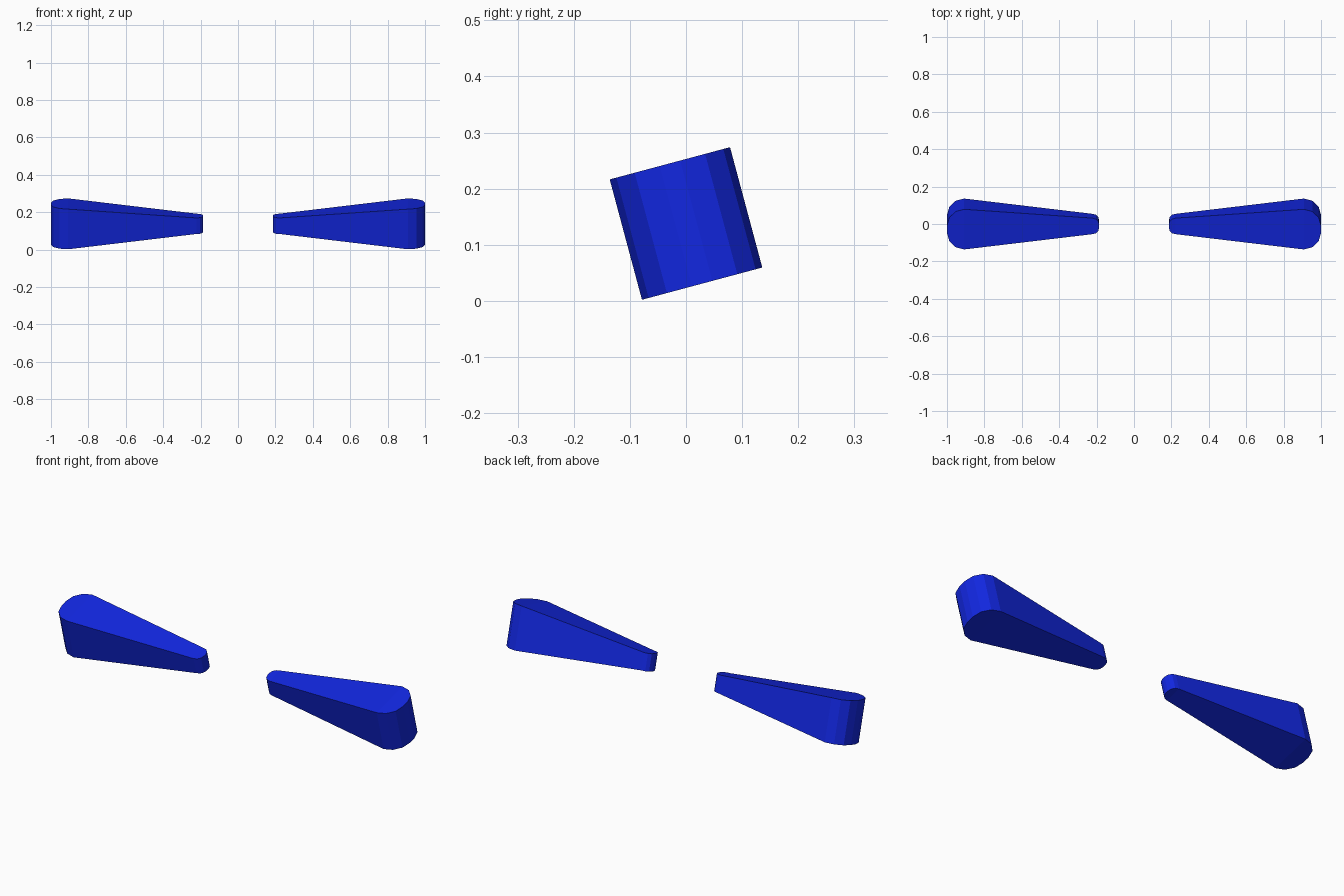
import bpy, bmesh
from math import sin, cos, radians
from mathutils import Matrix

if "Cube" in bpy.data.objects:
    bpy.data.objects.remove(bpy.data.objects["Cube"])

HALF = 0.111      # half width and half height of the big end
RADIUS = 0.092    # corner rounding of the big end
SHRINK = 0.40     # scale of the small end
OUTER, INNER = 1.0, 0.186
TILT = Matrix.Rotation(radians(15), 4, 'X')
LIFT = Matrix.Translation((0, 0, HALF * (sin(radians(15)) + cos(radians(15))) + 0.002))

blue = bpy.data.materials.new("blue")
blue.diffuse_color = (0.006, 0.02, 0.75, 1)
blue.use_nodes = True
blue.node_tree.nodes["Principled BSDF"].inputs["Base Color"].default_value = blue.diffuse_color


def end_profile(tip_x, direction, scale):
    """Rounded end outline from -y to +y: two corners of three segments."""
    r, h = RADIUS * scale, HALF * scale
    points = []
    for side, angles in ((-1, (90, 60, 30, 0)), (1, (0, 30, 60, 90))):
        for a in angles:
            points.append((tip_x - direction * r * (1 - cos(radians(a))),
                           side * (h - r + r * sin(radians(a))), h))
    return points


def wedge(name, side):
    bm = bmesh.new()
    rows = {}
    for end, profile in (("big", end_profile(OUTER, 1, 1)),
                         ("small", end_profile(INNER, -1, SHRINK))):
        for sign in (-1, 1):
            rows[end, sign] = [bm.verts.new((side * x, y, sign * h)) for x, y, h in profile]
        low, high = rows[end, -1], rows[end, 1]
        # End caps and rounded end wall
        bm.faces.new(low)
        bm.faces.new(high)
        for i in range(len(low) - 1):
            bm.faces.new((low[i], low[i + 1], high[i + 1], high[i]))
    # Tapering top and bottom
    for sign in (-1, 1):
        b, s = rows["big", sign], rows["small", sign]
        bm.faces.new((b[0], b[-1], s[-1], s[0]))
    # Tapering long sides
    for i in (0, -1):
        bm.faces.new((rows["big", -1][i], rows["big", 1][i],
                      rows["small", 1][i], rows["small", -1][i]))
    bmesh.ops.recalc_face_normals(bm, faces=bm.faces)
    bm.transform(LIFT @ TILT)
    mesh = bpy.data.meshes.new(name)
    bm.to_mesh(mesh)
    bm.free()
    mesh.materials.append(blue)
    bpy.context.collection.objects.link(bpy.data.objects.new(name, mesh))


# Mirrored pair of tapered wings
wedge("right_wing", 1)
wedge("left_wing", -1)
